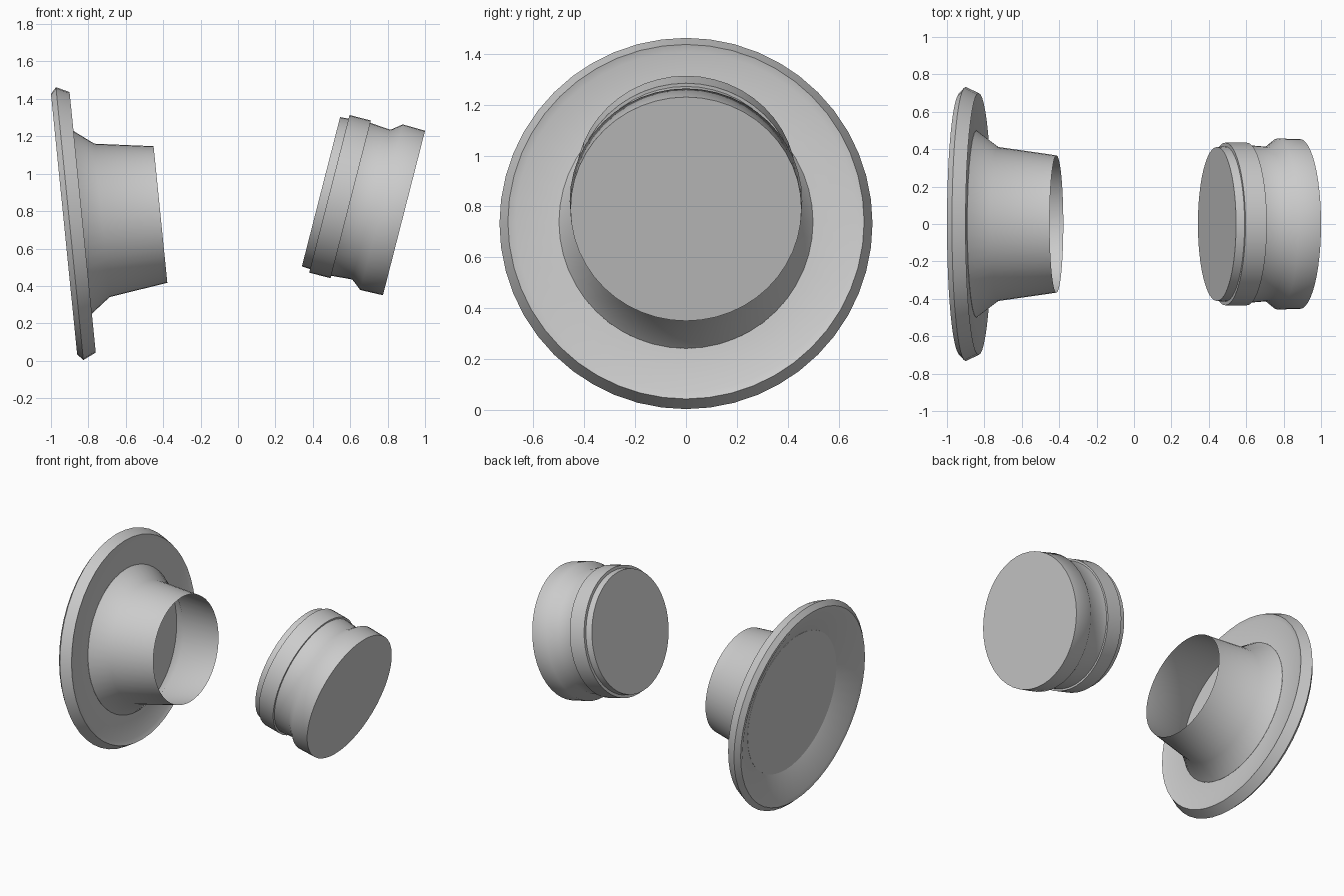
import bpy, bmesh
from math import sin, cos, tau, radians
from mathutils import Vector, Matrix

if "Cube" in bpy.data.objects:
    bpy.data.objects.remove(bpy.data.objects["Cube"], do_unlink=True)

SIDES = 48

grey = bpy.data.materials.new("light_grey")
grey.use_nodes = True
colour = (0.6, 0.6, 0.6, 1)
grey.diffuse_color = colour
grey.node_tree.nodes["Principled BSDF"].inputs["Base Color"].default_value = colour


def lathe(name, profile, origin, axis, cap_start=False, cap_end=False):
    """Turn (distance along axis, radius) points around an axis in the XZ plane."""
    bm = bmesh.new()
    rings = [[bm.verts.new((r * cos(tau * i / SIDES), r * sin(tau * i / SIDES), t))
              for i in range(SIDES)] for t, r in profile]
    for a, b in zip(rings, rings[1:]):
        for i in range(SIDES):
            j = (i + 1) % SIDES
            bm.faces.new((a[i], a[j], b[j], b[i]))
    if cap_start:
        bm.faces.new(rings[0][::-1])
    if cap_end:
        bm.faces.new(rings[-1])
    bmesh.ops.recalc_face_normals(bm, faces=bm.faces)
    turn = Vector((0, 0, 1)).rotation_difference(Vector(axis).normalized()).to_matrix().to_4x4()
    bm.transform(Matrix.Translation(origin) @ turn)
    mesh = bpy.data.meshes.new(name)
    bm.to_mesh(mesh)
    bm.free()
    mesh.materials.append(grey)
    obj = bpy.data.objects.new(name, mesh)
    bpy.context.collection.objects.link(obj)
    bpy.ops.object.select_all(action="DESELECT")
    obj.select_set(True)
    bpy.context.view_layer.objects.active = obj
    bpy.ops.object.shade_smooth_by_angle(angle=radians(50))
    return obj


# Flange: dished back, rounded rim, flat front ring
flange_origin, flange_axis = (-0.93, 0, 0.73), (0.995, 0, 0.1)
lathe("flange_rim", [(0.087, 0.5), (0.005, 0.67), (0, 0.70), (0.03, 0.733),
                     (0.10, 0.70), (0.088, 0.67), (0.088, 0.5)],
      flange_origin, flange_axis)

# Thin wall closing the flange behind the neck
lathe("flange_disc", [(0.086, 0.5), (0.089, 0.5)], flange_origin, flange_axis, True, True)

# Open flared neck
lathe("flange_neck", [(0.088, 0.5), (0.204, 0.412), (0.518, 0.367)],
      flange_origin, flange_axis)

# Stopper: head, waist, raised band and stepped end
lathe("stopper", [(0, 0.454), (0.124, 0.457), (0.18, 0.413), (0.294, 0.422),
                  (0.294, 0.435), (0.412, 0.435), (0.412, 0.415), (0.458, 0.412)],
      (0.8875, 0, 0.79), (-0.969, 0, 0.248), True, True)
